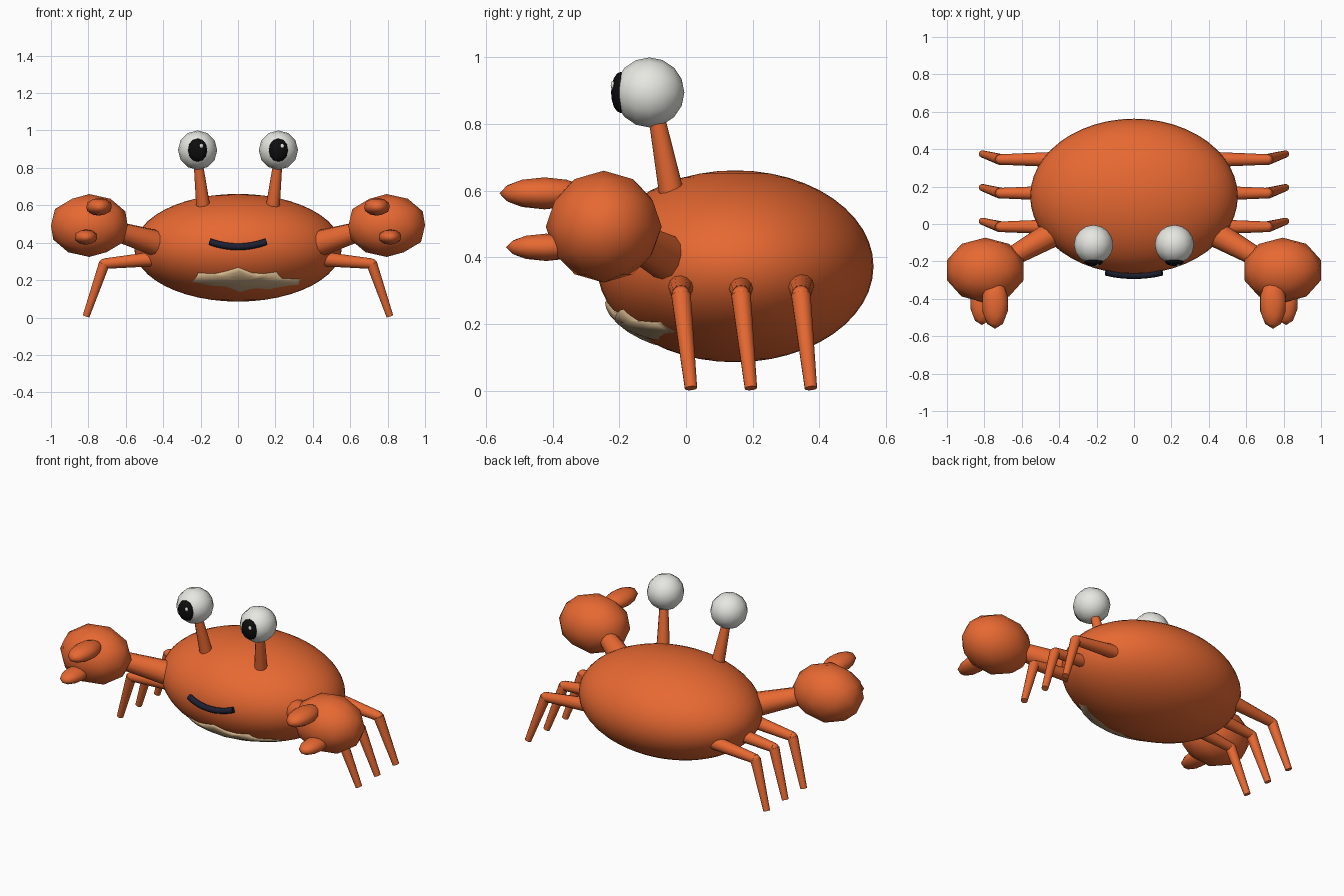
import bpy
import bmesh
import math
from mathutils import Vector, Matrix

cube = bpy.data.objects.get("Cube")
if cube:
    bpy.data.objects.remove(cube, do_unlink=True)


def material(name, rgb):
    m = bpy.data.materials.new(name)
    m.use_nodes = True
    m.diffuse_color = (*rgb, 1)
    m.node_tree.nodes["Principled BSDF"].inputs["Base Color"].default_value = (*rgb, 1)
    return m


ORANGE = material("shell_orange", (0.8, 0.14, 0.032))
WHITE = material("eye_white", (0.8, 0.8, 0.76))
BLACK = material("pupil_black", (0.004, 0.004, 0.004))
NAVY = material("mouth_navy", (0.012, 0.014, 0.03))
BEIGE = material("belly_beige", (0.66, 0.46, 0.26))

BODY_C = Vector((0, 0.148, 0.373))
BODY_R = Vector((0.555, 0.415, 0.288))


def finish(name, bm, mat, angle=math.pi):
    mesh = bpy.data.meshes.new(name)
    bm.to_mesh(mesh)
    bm.free()
    mesh.materials.append(mat)
    obj = bpy.data.objects.new(name, mesh)
    bpy.context.collection.objects.link(obj)
    bpy.ops.object.select_all(action="DESELECT")
    obj.select_set(True)
    bpy.context.view_layer.objects.active = obj
    if angle < math.pi:
        bpy.ops.object.shade_smooth_by_angle(angle=angle)
    else:
        bpy.ops.object.shade_smooth()
    return obj


def fit(bm, center, radii):
    # Stretch the shape so that its bounds match the wanted radii
    size = [max(abs(v.co[i]) for v in bm.verts) for i in range(3)]
    for v in bm.verts:
        v.co = Vector([center[i] + v.co[i] * radii[i] / size[i] for i in range(3)])


def ball(name, center, radii, mat, segments=12, rings=8, face_front=False):
    bm = bmesh.new()
    bmesh.ops.create_uvsphere(bm, u_segments=segments, v_segments=rings, radius=1)
    if face_front:
        bm.transform(Matrix.Rotation(math.pi / 2, 4, "X"))
    fit(bm, center, radii)
    return finish(name, bm, mat)


def lump(name, center, radii, mat):
    bm = bmesh.new()
    bmesh.ops.create_icosphere(bm, subdivisions=2, radius=1)
    fit(bm, center, radii)
    return finish(name, bm, mat)


def limb(name, a, b, r1, r2, mat, sides=12):
    a, b = Vector(a), Vector(b)
    d = b - a
    place = Matrix.Translation((a + b) / 2) @ d.to_track_quat("Z", "Y").to_matrix().to_4x4()
    bm = bmesh.new()
    bmesh.ops.create_cone(bm, cap_ends=True, segments=sides, radius1=r1, radius2=r2,
                          depth=d.length, matrix=place)
    return finish(name, bm, mat, 0.8)


def body_front(x, z):
    # y of the front of the shell at x, z
    k = 1 - (x / BODY_R.x) ** 2 - ((z - BODY_C.z) / BODY_R.z) ** 2
    return BODY_C.y - BODY_R.y * math.sqrt(max(k, 0))


# Shell
ball("body", BODY_C, BODY_R, ORANGE, 48, 24)

# Ragged belly patch, slightly domed over the shell
outline = [(-.25, .19), (-.22, .24), (-.13, .235), (-.06, .25), (0, .27), (.075, .24),
           (.14, .235), (.21, .245), (.24, .21), (.34, .205), (.33, .175), (.25, .165),
           (.17, .15), (.09, .155), (.01, .135), (-.07, .165), (-.15, .17)]
bm = bmesh.new()
mid = Vector((0.03, 0.2))
rings = []
for scale, lift in ((1, -0.004), (0.94, 0.006), (0.7, 0.014), (0.4, 0.02)):
    ring = []
    for p in outline:
        q = mid + (Vector(p) - mid) * scale
        ring.append(bm.verts.new((q.x, body_front(q.x, q.y) - lift, q.y)))
    rings.append(ring)
for outer, inner in zip(rings, rings[1:]):
    for i in range(len(outline)):
        j = (i + 1) % len(outline)
        bm.faces.new((outer[i], outer[j], inner[j], inner[i]))
tip = bm.verts.new((mid.x, body_front(mid.x, mid.y) - 0.022, mid.y))
for i in range(len(outline)):
    bm.faces.new((rings[-1][i], rings[-1][(i + 1) % len(outline)], tip))
bm.normal_update()
if tip.normal.y > 0:
    bmesh.ops.reverse_faces(bm, faces=bm.faces[:])
finish("belly_patch", bm, BEIGE)

# Smiling mouth
curve = bpy.data.curves.new("mouth", "CURVE")
curve.dimensions = "3D"
curve.bevel_depth = 0.018
curve.bevel_resolution = 2
curve.use_fill_caps = True
spline = curve.splines.new("POLY")
spline.points.add(8)
for i, point in enumerate(spline.points):
    t = i / 4 - 1
    x, z = 0.15 * t, 0.378 + 0.027 * t * t
    point.co = (x, body_front(x, z) - 0.009, z, 1)
curve.materials.append(NAVY)
mouth = bpy.data.objects.new("mouth", curve)
bpy.context.collection.objects.link(mouth)
bpy.ops.object.select_all(action="DESELECT")
mouth.select_set(True)
bpy.context.view_layer.objects.active = mouth
bpy.ops.object.convert(target="MESH")

for side, s in (("left", 1), ("right", -1)):
    # Eye on a stalk
    ex = 0.216 * s
    limb(side + "_eye_stalk", (0.187 * s, -0.045, 0.6), (0.213 * s, -0.09, 0.83),
         0.037, 0.024, ORANGE)
    ball(side + "_eye", (ex, -0.11, 0.895), (0.105, 0.105, 0.105), WHITE, face_front=True)
    ball(side + "_pupil", (ex, -0.195, 0.895), (0.053, 0.03, 0.062), BLACK, face_front=True)
    ball(side + "_eye_glint", (ex + 0.02, -0.22, 0.917), (0.011, 0.006, 0.013), WHITE,
         8, 6, True)

    # Arm and claw
    limb(side + "_arm", (0.44 * s, -0.055, 0.398), (0.68 * s, -0.19, 0.47),
         0.07, 0.05, ORANGE)
    lump(side + "_claw", (0.795 * s, -0.247, 0.492), (0.205, 0.174, 0.168), ORANGE)
    lump(side + "_upper_pincer", (0.743 * s, -0.425, 0.592), (0.068, 0.135, 0.048), ORANGE)
    lump(side + "_lower_pincer", (0.813 * s, -0.42, 0.43), (0.06, 0.12, 0.041), ORANGE)

    # Three jointed legs
    for place, y in (("front", -0.015), ("middle", 0.165), ("back", 0.345)):
        hip = (0.43 * s, y, 0.315)
        knee = (0.715 * s, y, 0.288)
        foot = (0.812 * s, y + 0.03, 0.007)
        limb(f"{side}_{place}_upper_leg", hip, knee, 0.04, 0.028, ORANGE)
        ball(f"{side}_{place}_knee", knee, (0.027, 0.027, 0.027), ORANGE)
        limb(f"{side}_{place}_lower_leg", knee, foot, 0.03, 0.019, ORANGE)
